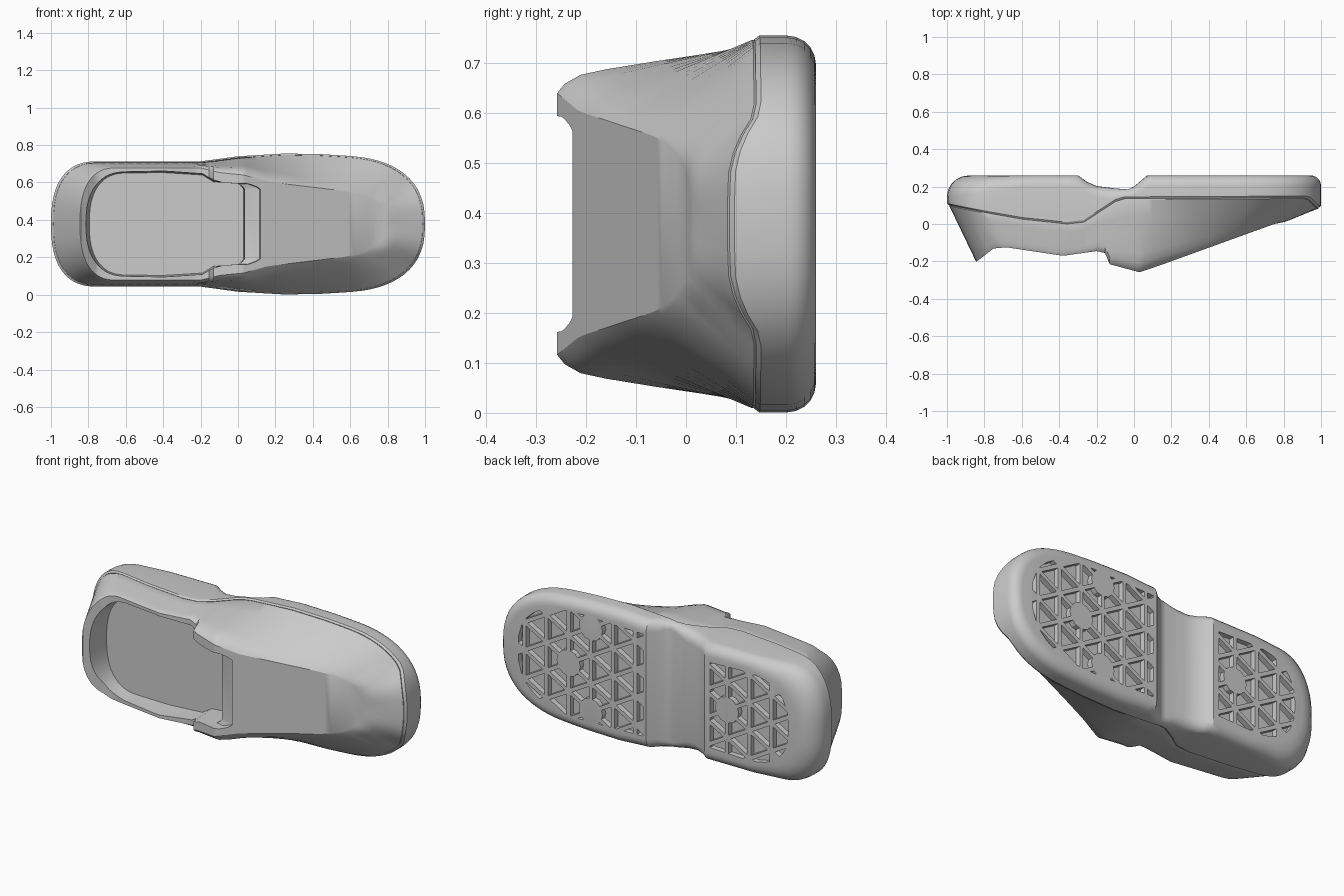
import bpy, bmesh
from math import cos, sin, pi

if "Cube" in bpy.data.objects:
    bpy.data.objects.remove(bpy.data.objects["Cube"])

ZC = 0.378  # centre line height; the shoe lies on its side, sole facing +y


def prof(*pts):
    """Piecewise-linear profile function."""
    def f(x):
        if x <= pts[0][0]:
            return pts[0][1]
        for (x0, v0), (x1, v1) in zip(pts, pts[1:]):
            if x <= x1:
                return v0 + (v1 - v0) * (x - x0) / (x1 - x0)
        return pts[-1][1]
    return f


def round_end(d, p=2.5):
    return 1.0 if d >= 1 else max(0.0, 1 - (1 - max(d, 0)) ** p) ** (1 / p)


def cap(x):
    return round_end((x + 1) / 0.25) * round_end((1 - x) / 0.38)


def remap(x, lo, hi, k0, k1):
    """Pull the two ends of the length to lo and hi, middle untouched."""
    if x < k0:
        return k0 + (x - k0) * (lo - k0) / (-1 - k0)
    if x > k1:
        return k1 + (x - k1) * (hi - k1) / (1 - k1)
    return x


def finish(name, bm):
    bmesh.ops.remove_doubles(bm, verts=bm.verts, dist=1e-5)
    bmesh.ops.recalc_face_normals(bm, faces=bm.faces)
    me = bpy.data.meshes.new(name)
    bm.to_mesh(me)
    bm.free()
    ob = bpy.data.objects.new(name, me)
    bpy.context.collection.objects.link(ob)
    return ob


def loft(name, rows):
    """Closed solid from stacked symmetric outlines of (x, half width, y)."""
    bm = bmesh.new()
    v = [[[bm.verts.new((x, y, ZC + s * h)) for s in (1, -1)]
          for x, h, y in row] for row in rows]
    nk, ni = len(rows), len(rows[0])
    for k in range(nk - 1):
        for i in range(ni - 1):
            for s in (0, 1):
                bm.faces.new((v[k][i][s], v[k][i + 1][s], v[k + 1][i + 1][s], v[k + 1][i][s]))
        for i in (0, ni - 1):
            if rows[k][i][1] > 1e-4:
                bm.faces.new((v[k][i][0], v[k][i][1], v[k + 1][i][1], v[k + 1][i][0]))
    for k in (0, nk - 1):
        for i in range(ni - 1):
            bm.faces.new((v[k][i][0], v[k][i + 1][0], v[k][i + 1][1], v[k][i][1]))
    return finish(name, bm)


def cut(ob, cutter):
    m = ob.modifiers.new("cut", 'BOOLEAN')
    m.operation, m.solver, m.object = 'DIFFERENCE', 'EXACT', cutter
    bpy.context.view_layer.objects.active = ob
    bpy.ops.object.modifier_apply(modifier=m.name)
    bpy.data.objects.remove(cutter)


# Shared profiles along the length
width = prof((-1, .335), (-.2, .335), (0, .362), (.25, .377), (.45, .373), (.6, .364), (.8, .343), (1, .325))
parting = prof((-1, .10), (-.8, .06), (-.6, .025), (-.36, 0), (-.27, .01), (-.1, .12),
               (-.05, .135), (.935, .14), (.988, .09), (1, .087))
bottom = prof((-.3, .26), (-.25, .225), (-.2, .203), (-.1, .19), (-.03, .185), (0, .2), (.07, .26))
top = prof((-.84, -.20), (-.75, -.13), (-.68, -.125), (-.38, -.17), (-.2, -.145), (-.155, -.155),
           (-.13, -.215), (.03, -.258), (.15, -.217), (.75, 0), (.85, .02))
ridge = prof((-1, .30), (-.2, .30), (-.1, .275), (.03, .262), (.16, .225), (.75, .155), (1, .13))
bulge = prof((-.25, .004), (-.1, .02), (.1, .028), (.4, .008), (.75, .003), (1, .015))

N = 14
STATIONS = sorted({round(x, 4) for x in
                   [-1 + .25 * (1 - cos(pi / 2 * i / N)) for i in range(N + 1)]
                   + [1 - .38 * (1 - cos(pi / 2 * i / N)) for i in range(N + 1)]
                   + [-.75 + .05 * i for i in range(27)]
                   + [-.155, -.13, -.36, -.27, -.03, .03, .07]})

# Sole: recessed top, vertical wall, rounded bottom edge, arch notch
radius = prof((-1, .12), (-.6, .06), (1, .055))
rows = [[(x * .96, width(x) * cap(x) * .93, parting(x) + .02) for x in STATIONS],
        [(x * .988, width(x) * cap(x) * .98, parting(x)) for x in STATIONS],
        [(x, width(x) * cap(x), parting(x) + .01) for x in STATIONS]]
for a in [pi / 2 * i / 5 for i in range(6)]:
    row = []
    for x in STATIONS:
        xx = remap(x, -1 + .12 * (1 - cos(a)), 1 - .055 * (1 - cos(a)), -.5, .5)
        yb = bottom(xx)
        r = min(radius(x), .7 * (yb - parting(x)))
        row.append((xx, (width(x) - r * (1 - cos(a))) * cap(x), yb - r + r * sin(a)))
    rows.append(row)
sole = loft("sole", rows)

# Upper: side walls leaning in to the collar and the sloping toe ridge
low = [(x * .987, width(x) * cap(x) * .978, parting(x) - .004) for x in STATIONS]
high = []
for x in STATIONS:
    xx = remap(x, -.845, .80, -.3, .3)
    high.append((xx, ridge(xx) * cap(x), top(xx)))


def between(t, b):
    return [(p[0] + (q[0] - p[0]) * t + (.025 * b if x > .9 else 0) * cap(2 * x - 1),
             p[1] + (q[1] - p[1]) * t + bulge(x) * b * cap(x),
             p[2] + (q[2] - p[2]) * t) for x, p, q in zip(STATIONS, low, high)]


upper = loft("upper", [[(x * .97, width(x) * cap(x) * .95, parting(x) + .03) for x in STATIONS],
                       low, between(.25, .3), between(.5, .65), between(.75, .95),
                       between(.88, 1), between(.96, .6), high])

# Foot opening, flared towards the collar, with a shallow ledge at the instep
inner = prof((-1, .268), (-.4, .275), (-.19, .262), (-.13, .225), (0, .215), (.04, .195))
hole_x = [-.795 + .2 * (1 - cos(pi / 2 * i / N)) for i in range(N + 1)] + \
         [-.5, -.4, -.3, -.19, -.16, -.13, -.08, -.04, 0, .02, .03]


def hole(y, flare, front):
    row = []
    for x in hole_x:
        xx = x + max(0, (x + .04) / .07) * front if x > -.04 else x
        row.append((xx - flare * max(0, (-.5 - x) / .3),
                    (inner(x) + flare * .5 * (x < -.1)) * round_end((x + .795) / .2)
                    * round_end((.06 - x) / .06), y))
    return row


cut(upper, loft("opening_cutter", [hole(-.05, 0, 0), hole(-.11, .01, .002), hole(-.195, .02, .006),
                                   hole(-.205, .021, .085), hole(-.35, .03, .125)]))


# Tread: triangular pockets clipped to a rounded region of the sole
def clip(poly, region):
    for (ax, az), (bx, bz) in zip(region, region[1:] + region[:1]):
        def side(p):
            return (bx - ax) * (p[1] - az) - (bz - az) * (p[0] - ax)
        out = []
        for p, q in zip(poly, poly[1:] + poly[:1]):
            sp, sq = side(p), side(q)
            if sp >= 0:
                out.append(p)
            if sp * sq < 0:
                t = sp / (sp - sq)
                out.append((p[0] + (q[0] - p[0]) * t, p[1] + (q[1] - p[1]) * t))
        poly = out
        if len(poly) < 3:
            return []
    return poly


def area(p):
    return abs(sum(a[0] * b[1] - b[0] * a[1] for a, b in zip(p, p[1:] + p[:1]))) / 2


def tread_region(flat_x, end_x, half, curve):
    d = 1 if end_x > flat_x else -1
    arc = [(end_x - d * curve + d * curve * abs(cos(a)) ** .8, half * (1 if a > 0 else -1) * abs(sin(a)) ** .8)
           for a in [-pi / 2 + pi * i / 16 for i in range(17)]]
    pts = [(flat_x, -half * .97)] + arc + [(flat_x, half * .97)]
    return pts if d > 0 else pts[::-1]


SIDE, STEP = .16, .14
bm = bmesh.new()
for x0, region in ((0.0, tread_region(.09, .88, .30, .40)),
                   (-1.0, tread_region(-.335, -.83, .25, .28))):
    for j in range(8):
        xa, xb = x0 + STEP * j, x0 + STEP * (j + 1)
        for k in range(-4, 5):
            z = SIDE * (k + .5 * (j % 2))
            for tri in ([(xa, z), (xb, z + SIDE / 2), (xa, z + SIDE)],
                        [(xb, z - SIDE / 2), (xb, z + SIDE / 2), (xa, z)]):
                cx, cz = sum(p[0] for p in tri) / 3, sum(p[1] for p in tri) / 3
                poly = clip([(cx + (p[0] - cx) * .76, cz + (p[1] - cz) * .76) for p in tri], region)
                if len(poly) < 3 or area(poly) < 8e-4:
                    continue
                f = bm.faces.new([bm.verts.new((p[0], .23, ZC + p[1])) for p in poly])
                ext = bmesh.ops.extrude_face_region(bm, geom=[f])["geom"]
                bmesh.ops.translate(bm, vec=(0, .1, 0),
                                    verts=[g for g in ext if isinstance(g, bmesh.types.BMVert)])
tread = finish("tread_cutter", bm)

# Round pads stay solid where the tread ribs meet
for x, z in ((.56, 0), (.42, .24), (.42, -.24), (-.44, 0)):
    bpy.ops.mesh.primitive_cylinder_add(vertices=12, radius=.075, depth=.4,
                                        location=(x, .26, ZC + z), rotation=(pi / 2, 0, 0))
    cut(tread, bpy.context.object)
cut(sole, tread)

bpy.ops.object.select_all(action='DESELECT')
for ob in (sole, upper):
    ob.select_set(True)
bpy.context.view_layer.objects.active = sole
bpy.ops.object.shade_smooth_by_angle(angle=0.5)
